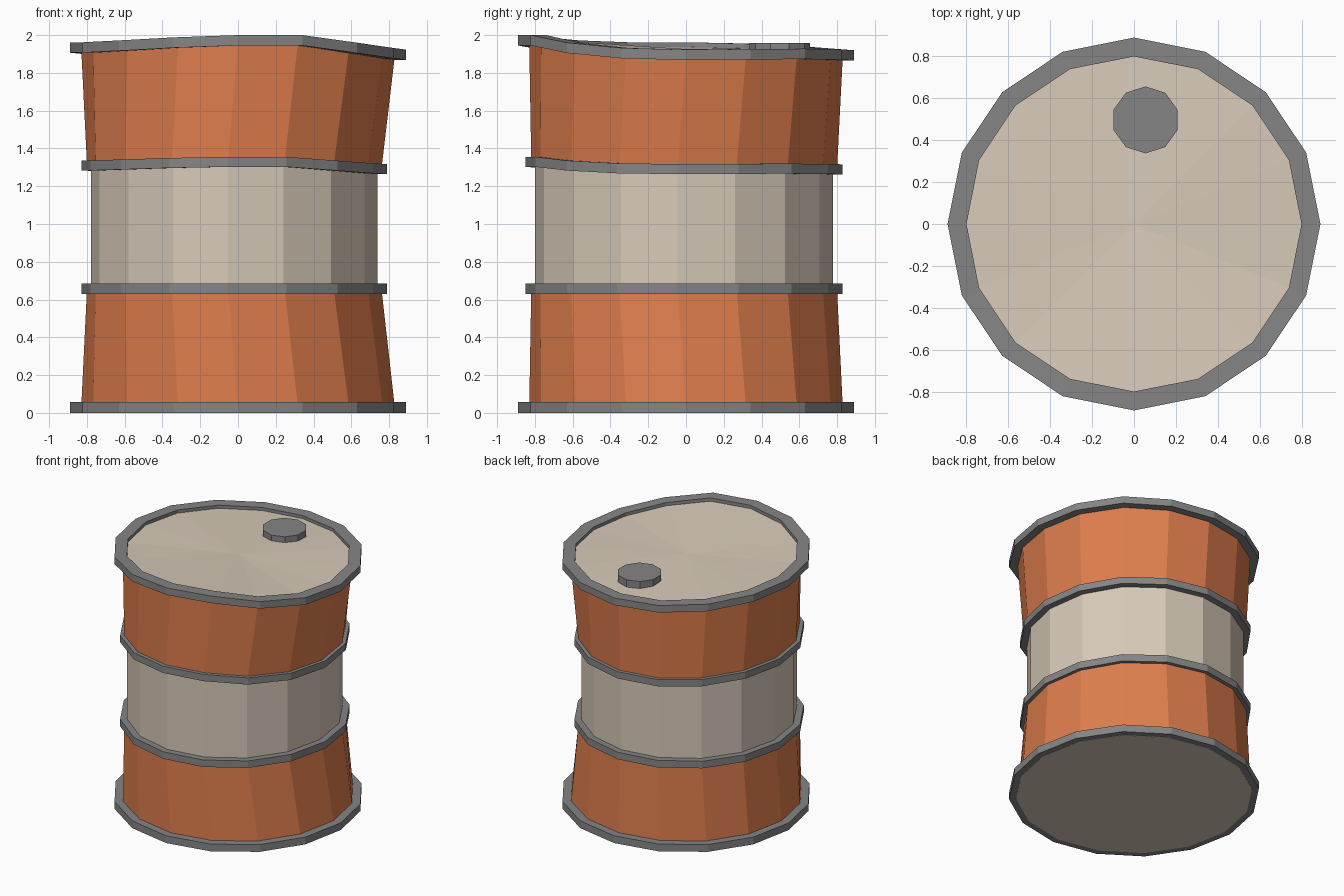
import bpy, bmesh, math

if "Cube" in bpy.data.objects:
    bpy.data.objects.remove(bpy.data.objects["Cube"])

N = 16
# rim height around the dented top edge, counter-clockwise from +x
TOP = [1.923, 1.926, 1.928, 1.924, 1.920, 1.925, 1.94, 1.955,
       1.962, 1.962, 1.972, 1.988, 2.0, 2.0, 1.96, 1.932]


def material(name, col):
    m = bpy.data.materials.new(name)
    m.diffuse_color = (*col, 1)
    m.use_nodes = True
    m.node_tree.nodes["Principled BSDF"].inputs["Base Color"].default_value = m.diffuse_color
    return m


ORANGE = material("orange paint", (0.73, 0.205, 0.073))
TAN = material("tan paint", (0.68, 0.59, 0.48))
GREY = material("grey steel", (0.235, 0.235, 0.235))


def wave(k, base, amount):
    return base + amount * (TOP[k] - 1.945)


def round_ring(r, base, amount=0):
    return [(r * math.cos(math.tau * k / N), r * math.sin(math.tau * k / N),
             wave(k, base, amount)) for k in range(N)]


def waist_ring(grow, base, amount=0):
    # slightly squashed, shifted and twisted cross-section
    pts = []
    for k in range(N):
        a = math.tau * k / N - math.radians(2.5)
        pts.append((-0.02 + (0.76 + grow) * math.cos(a),
                    -0.01 + (0.79 + grow) * math.sin(a), wave(k, base, amount)))
    return pts


def loft(name, rings, mat, closed=False, caps=()):
    bm = bmesh.new()
    loops = [[bm.verts.new(p) for p in ring] for ring in rings]
    pairs = list(zip(loops, loops[1:]))
    if closed:
        pairs.append((loops[-1], loops[0]))
    n = len(rings[0])
    for lo, hi in pairs:
        for k in range(n):
            j = (k + 1) % n
            bm.faces.new((lo[k], lo[j], hi[j], hi[k]))
    for i in caps:
        loop = loops[i]
        c = bm.verts.new([sum(v.co[d] for v in loop) / n for d in range(3)])
        for k in range(n):
            a, b = loop[k], loop[(k + 1) % n]
            bm.faces.new((a, b, c) if i else (b, a, c))
    if closed or len(caps) == 2:
        bmesh.ops.recalc_face_normals(bm, faces=bm.faces)
    me = bpy.data.meshes.new(name)
    bm.to_mesh(me)
    bm.free()
    me.materials.append(mat)
    ob = bpy.data.objects.new(name, me)
    bpy.context.collection.objects.link(ob)
    return ob


def hoop(name, ring, inner, outer, z0, z1, amount):
    loft(name, [ring(inner, z0, amount), ring(outer, z0, amount),
                ring(outer, z1, amount), ring(inner, z1, amount)], GREY, closed=True)


# body sections
loft("lower_body", [round_ring(0.83, 0.03), waist_ring(0.02, 0.66)], ORANGE)
loft("middle_body", [waist_ring(0, 0.65), waist_ring(0, 1.295, 0.3)], TAN)
loft("upper_body", [waist_ring(0.02, 1.30, 0.5), round_ring(0.83, 1.91, 1)], ORANGE)

# steel hoops and rims
hoop("bottom_rim", round_ring, 0.80, 0.89, 0.0, 0.057, 0)
hoop("lower_hoop", waist_ring, -0.02, 0.05, 0.63, 0.685, 0)
hoop("upper_hoop", waist_ring, -0.02, 0.05, 1.275, 1.328, 0.5)
hoop("top_rim", round_ring, 0.80, 0.89, 1.89, 1.945, 1)

# lid and base plates
loft("lid", [round_ring(0.82, 1.90, 1), round_ring(0.82, 1.92, 1)], TAN, caps=(0, 1))
loft("base_plate", [round_ring(0.84, -0.0015), round_ring(0.84, 0.012)], TAN, caps=(0, 1))

# filler cap
S = 10
cap = [[(0.055 + 0.16 * math.cos(math.tau * (k + 0.5) / S),
         0.497 + 0.16 * math.sin(math.tau * (k + 0.5) / S), z) for k in range(S)]
       for z in (1.88, 1.958)]
loft("filler_cap", cap, GREY, caps=(0, 1))
